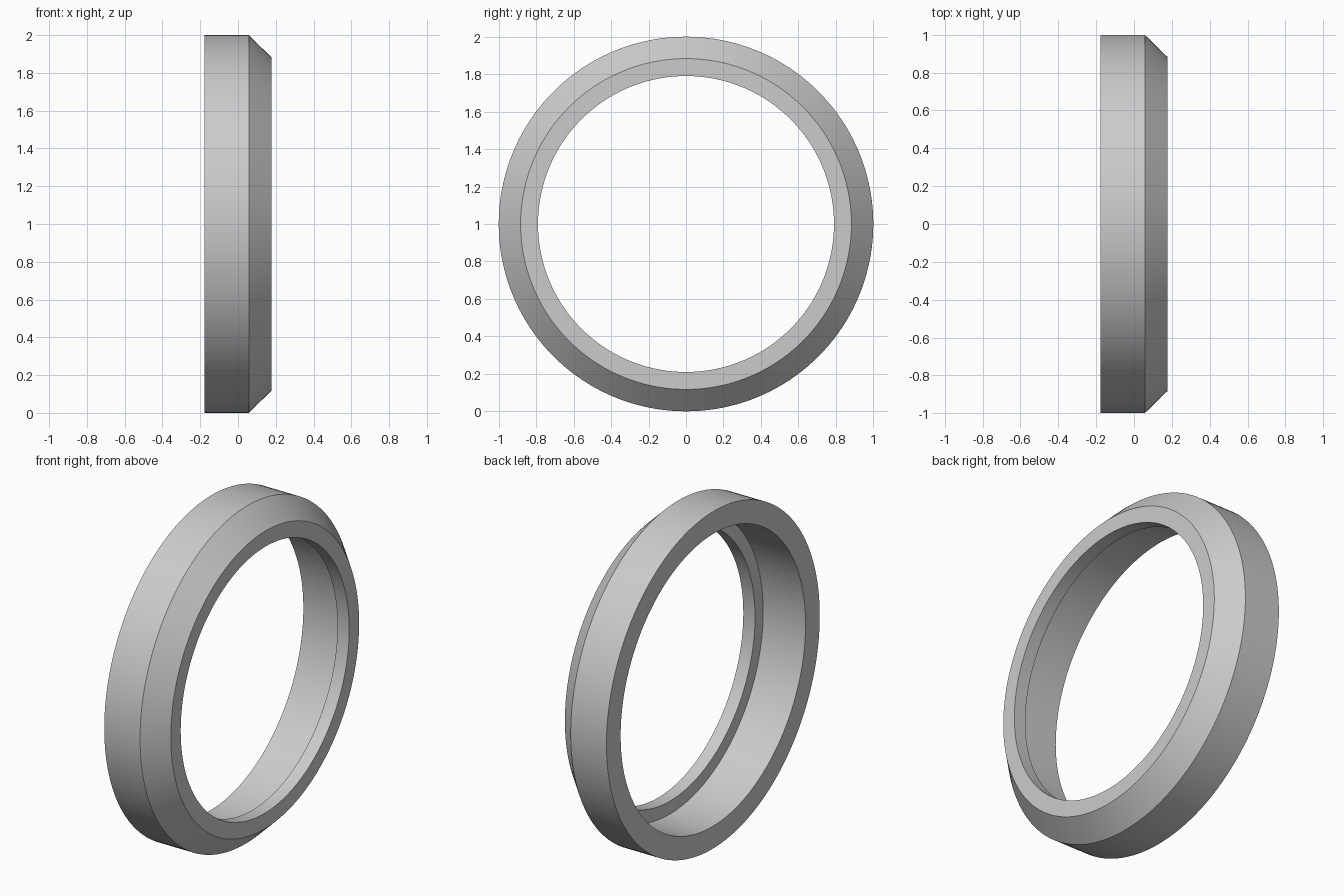
import bpy
import bmesh
from math import radians, tau
from mathutils import Vector

cube = bpy.data.objects.get("Cube")
if cube:
    bpy.data.objects.remove(cube, do_unlink=True)

# Plain grey finish
grey = bpy.data.materials.new("plain_grey")
grey.use_nodes = True
colour = (0.6, 0.6, 0.6, 1)
grey.diffuse_color = colour
grey.node_tree.nodes["Principled BSDF"].inputs["Base Color"].default_value = colour

# Ring cross-section as (x along the axis, radius)
SEGMENTS = 160
profile = [
    (-0.178, 1.0),     # back outer edge
    (0.057, 1.0),      # start of chamfer
    (0.177, 0.883),    # end of chamfer
    (0.177, 0.79),     # lip opening
    (0.10, 0.79),      # back of lip
    (0.10, 0.867),     # step up to the bore
    (-0.178, 0.867),   # back inner edge
]

# Spin the closed section about the x axis
bm = bmesh.new()
verts = [bm.verts.new((x, 0, r)) for x, r in profile]
edges = [bm.edges.new((v, verts[(i + 1) % len(verts)])) for i, v in enumerate(verts)]
bmesh.ops.spin(bm, geom=verts + edges, cent=Vector(), axis=(1, 0, 0),
               angle=tau, steps=SEGMENTS)
bmesh.ops.remove_doubles(bm, verts=bm.verts[:], dist=0.0001)
bmesh.ops.recalc_face_normals(bm, faces=bm.faces[:])

mesh = bpy.data.meshes.new("bezel_ring")
bm.to_mesh(mesh)
bm.free()
mesh.materials.append(grey)

ring = bpy.data.objects.new("bezel_ring", mesh)
ring.location.z = 1
bpy.context.collection.objects.link(ring)

# Smooth round surfaces, sharp rims
bpy.ops.object.select_all(action='DESELECT')
ring.select_set(True)
bpy.context.view_layer.objects.active = ring
bpy.ops.object.shade_smooth_by_angle(angle=radians(30))
